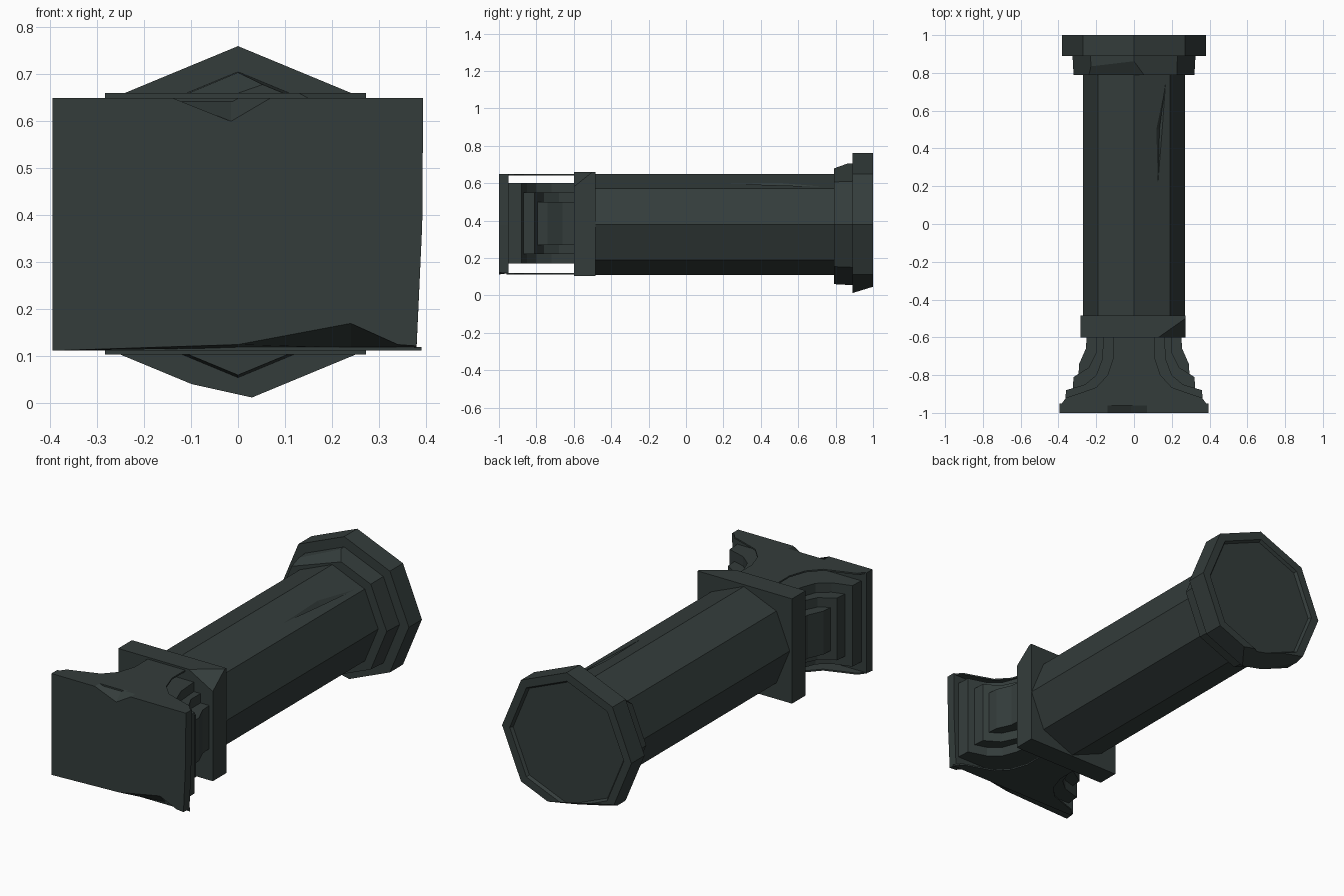
import bpy, bmesh, math
from mathutils import Vector

if "Cube" in bpy.data.objects:
    bpy.data.objects.remove(bpy.data.objects["Cube"])

stone = bpy.data.materials.new("dark_stone")
stone.diffuse_color = (0.034, 0.046, 0.044, 1)
stone.use_nodes = True
stone.node_tree.nodes["Principled BSDF"].inputs["Base Color"].default_value = stone.diffuse_color
CZ = 0.38  # height of the column axis


def loft(name, loops, chips=()):
    """Join matching point loops, cap both ends, then slice off broken corners."""
    bm = bmesh.new()
    rings = [[bm.verts.new(p) for p in loop] for loop in loops]
    n = len(rings[0])
    for a, b in zip(rings, rings[1:]):
        for i in range(n):
            j = (i + 1) % n
            bm.faces.new((a[i], a[j], b[j], b[i]))
    bm.faces.new(rings[0])
    bm.faces.new(rings[-1])
    bmesh.ops.recalc_face_normals(bm, faces=bm.faces)
    for p, q, r in chips:
        p, q, r = Vector(p), Vector(q), Vector(r)
        normal = (q - p).cross(r - p).normalized()
        if normal.dot(p - Vector((0, p.y + 0.1, CZ))) < 0:
            normal = -normal
        bmesh.ops.bisect_plane(bm, geom=bm.verts[:] + bm.edges[:] + bm.faces[:],
                               plane_co=p, plane_no=normal, clear_outer=True)
        bmesh.ops.holes_fill(bm, edges=[e for e in bm.edges if e.is_boundary])
    bmesh.ops.recalc_face_normals(bm, faces=bm.faces)
    me = bpy.data.meshes.new(name)
    bm.to_mesh(me)
    bm.free()
    me.materials.append(stone)
    ob = bpy.data.objects.new(name, me)
    bpy.context.collection.objects.link(ob)
    return ob


def octagon(y, r):
    return [(r * math.cos(i * math.pi / 4), y, CZ + r * math.sin(i * math.pi / 4))
            for i in range(8)]


def rect(y, x0, x1, z0, z1):
    return [(x0, y, z0), (x1, y, z0), (x1, y, z1), (x0, y, z1)]


def flare(name, z0, z1, side):
    """Flat slab whose curved side outline is mirrored across x = 0."""
    outline = side + [(-x, y) for x, y in reversed(side)]
    return loft(name, [[(x, y, z) for x, y in outline] for z in (z0, z1)])


# Shaft with a shallow gouge
shaft = loft("shaft", [octagon(-0.55, 0.27), octagon(0.82, 0.27)])
cutter = loft("gouge_cutter", [
    [(0.125, 0.17, 0.603), (0.127, 0.17, 0.602), (0.126, 0.17, 0.599)],
    [(0.09, 0.5, 0.64), (0.18, 0.5, 0.61), (0.135, 0.5, 0.578)],
    [(0.17, 0.78, 0.585), (0.172, 0.78, 0.584), (0.171, 0.78, 0.581)]])
cutter.hide_render = True
cutter.hide_viewport = True
cut = shaft.modifiers.new("gouge", 'BOOLEAN')
cut.operation = 'DIFFERENCE'
cut.object = cutter

# Octagonal base: collar with a chipped top edge, and foot with recessed end
loft("base_collar", [octagon(0.79, 0.32), octagon(0.9, 0.326)],
     [((0, 0.79, 0.66), (-0.23, 0.79, 0.58), (-0.12, 0.85, 0.655))])
loft("base_foot", [octagon(0.89, 0.38), octagon(1.0, 0.38),
                   octagon(1.0, 0.335), octagon(0.985, 0.325)],
     [((-0.23, 0.89, 0.07), (-0.05, 0.89, 0.03), (-0.17, 0.95, 0.085))])

# Square neck block with a broken corner
loft("neck_block", [rect(-0.6, -0.283, 0.272, 0.104, 0.66),
                    rect(-0.485, -0.283, 0.272, 0.104, 0.66)],
     [((0.13, -0.6, 0.66), (0.272, -0.5, 0.66), (0.272, -0.6, 0.58))])

# Capital: thin flared plates above and below
plate = [(0.11, -0.59), (0.11, -0.71), (0.14, -0.8), (0.2, -0.865),
         (0.3, -0.9), (0.36, -0.92), (0.39, -0.96)]
flare("capital_top_plate", 0.642, 0.65, plate)
flare("capital_bottom_plate", 0.112, 0.12, plate)

# Capital: nested stepped slabs, widest in the middle
flare("capital_outer_step", 0.17, 0.60,
      [(0.16, -0.59), (0.17, -0.72), (0.2, -0.8), (0.26, -0.85),
       (0.36, -0.88), (0.365, -0.96)])
flare("capital_middle_step", 0.22, 0.55,
      [(0.2, -0.59), (0.2, -0.68), (0.24, -0.76), (0.32, -0.81), (0.325, -0.88)])
flare("capital_inner_step", 0.27, 0.50,
      [(0.25, -0.59), (0.255, -0.66), (0.29, -0.74), (0.295, -0.81)])

# Square top slab with chipped front edges
front = [(-0.395, 0.112), (0, 0.125), (0.24, 0.17), (0.34, 0.125), (0.38, 0.122),
         (0.392, 0.38), (0.394, 0.65), (0.07, 0.65), (-0.015, 0.6), (-0.14, 0.65),
         (-0.395, 0.65)]
back = [(x, z if z == 0.38 else (0.118 if z < 0.3 else 0.65)) for x, z in front]
loft("top_slab", [[(x, -1.0, z) for x, z in front],
                  [(x, -0.95, z) for x, z in back]])
